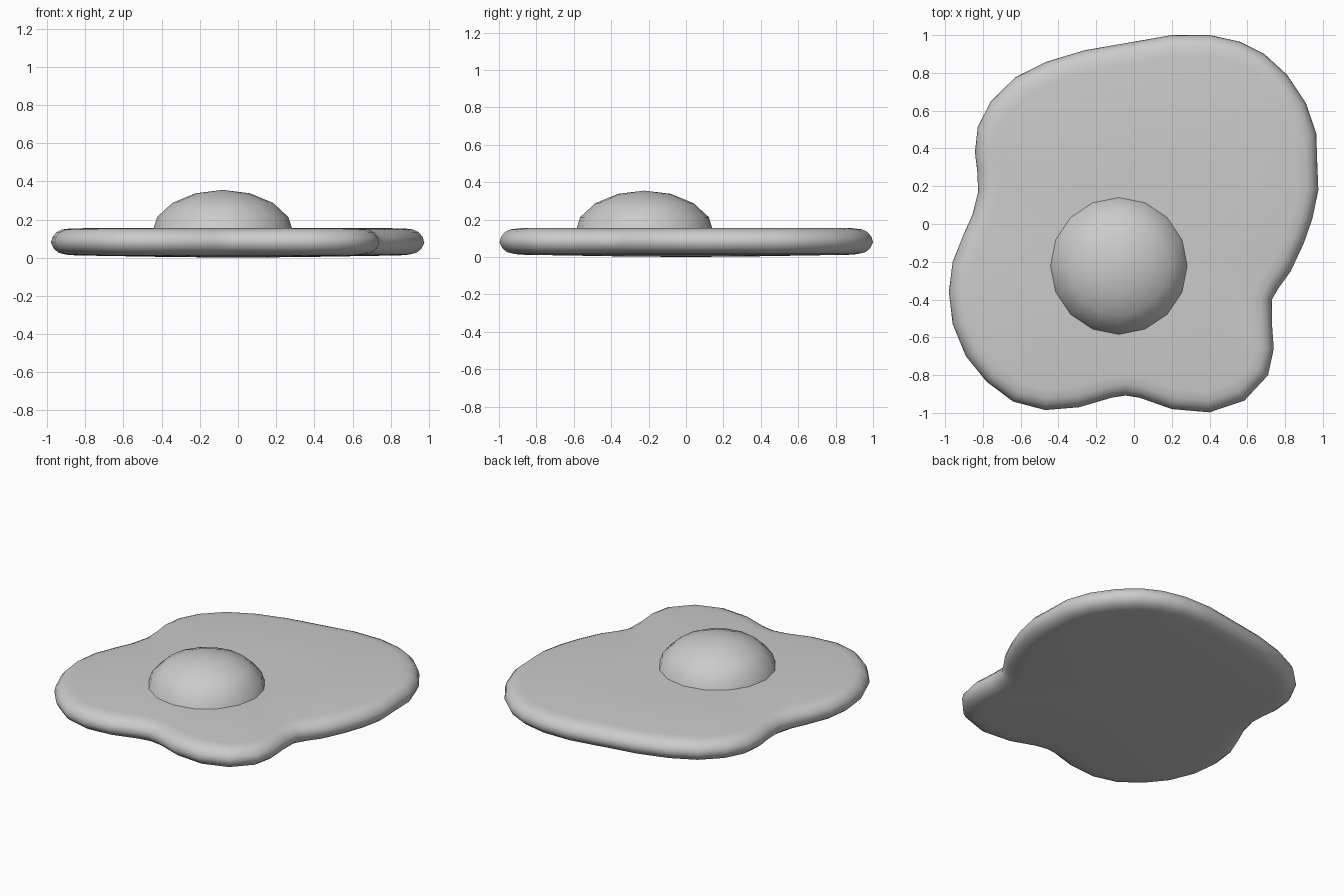
import bpy, bmesh
from mathutils import Vector

if "Cube" in bpy.data.objects:
    bpy.data.objects.remove(bpy.data.objects["Cube"])

# Wavy outline of the egg white, clockwise from the back
OUTLINE = [(0.20, 1.0), (0.40, 1.0), (0.56, 0.965), (0.69, 0.90), (0.81, 0.79),
           (0.91, 0.64), (0.965, 0.48), (0.97, 0.33), (0.976, 0.18), (0.945, 0.03),
           (0.90, -0.10), (0.83, -0.25), (0.765, -0.34), (0.73, -0.40), (0.73, -0.52),
           (0.74, -0.66), (0.71, -0.80), (0.585, -0.935), (0.40, -0.997), (0.20, -0.98),
           (0.03, -0.92), (-0.045, -0.908), (-0.12, -0.92), (-0.29, -0.97),
           (-0.47, -0.985), (-0.64, -0.94), (-0.78, -0.835), (-0.89, -0.70),
           (-0.96, -0.53), (-0.98, -0.36), (-0.96, -0.20), (-0.90, -0.05),
           (-0.855, 0.05), (-0.825, 0.17), (-0.83, 0.28), (-0.842, 0.38),
           (-0.827, 0.515), (-0.757, 0.65), (-0.63, 0.775), (-0.46, 0.86),
           (-0.26, 0.92), (0.0, 0.965)]
# Rim cross-section, bottom to top: (inset, height)
RIM = [(0.13, 0.012), (0.08, 0.016), (0.04, 0.026), (0.015, 0.047), (0.0, 0.078),
       (0.008, 0.108), (0.03, 0.134), (0.06, 0.148), (0.11, 0.154)]


def finish(bm, name, smooth=True):
    bmesh.ops.recalc_face_normals(bm, faces=bm.faces)
    for f in bm.faces:
        f.smooth = smooth
    mesh = bpy.data.meshes.new(name)
    bm.to_mesh(mesh)
    bm.free()
    obj = bpy.data.objects.new(name, mesh)
    bpy.context.collection.objects.link(obj)
    return obj


def inset(points, d):
    """Move a clockwise outline inward by d."""
    out = []
    for i, p in enumerate(points):
        t = (points[(i + 1) % len(points)] - points[i - 1]).normalized()
        out.append(p + Vector((t.y, -t.x)) * d)
    return out


# Egg white: rounded rim with nearly flat top and bottom
bm = bmesh.new()
base = [Vector(p) for p in OUTLINE]
inner = inset(base, 0.13)
n = len(base)
layers = [([p * 0.45 for p in inner], 0.004)]
layers += [(inset(base, d), z) for d, z in RIM]
layers += [([p * 0.45 for p in inner], 0.156)]
rings = [[bm.verts.new((p.x, p.y, z)) for p in pts] for pts, z in layers]
for a, b in zip(rings, rings[1:]):
    for i in range(n):
        j = (i + 1) % n
        bm.faces.new((a[i], a[j], b[j], b[i]))
for ring, z in ((rings[0], 0.0), (rings[-1], 0.156)):
    c = bm.verts.new((0, 0, z))
    for i in range(n):
        bm.faces.new((ring[i], ring[(i + 1) % n], c))
finish(bm, "egg_white")

# Yolk: flattened dome set into the white
bm = bmesh.new()
bmesh.ops.create_uvsphere(bm, u_segments=16, v_segments=8, radius=1)
bmesh.ops.delete(bm, geom=[v for v in bm.verts if v.co.z < -0.01], context='VERTS')
bmesh.ops.holes_fill(bm, edges=[e for e in bm.edges if e.is_boundary], sides=0)
bmesh.ops.scale(bm, vec=(0.372, 0.372, 0.23), verts=bm.verts)
bmesh.ops.translate(bm, vec=(-0.08, -0.222, 0.125), verts=bm.verts)
yolk = finish(bm, "yolk")
for f in yolk.data.polygons:
    f.use_smooth = len(f.vertices) <= 4
for e in yolk.data.edges:
    if all(yolk.data.vertices[v].co.z < 0.13 for v in e.vertices):
        e.use_edge_sharp = True
